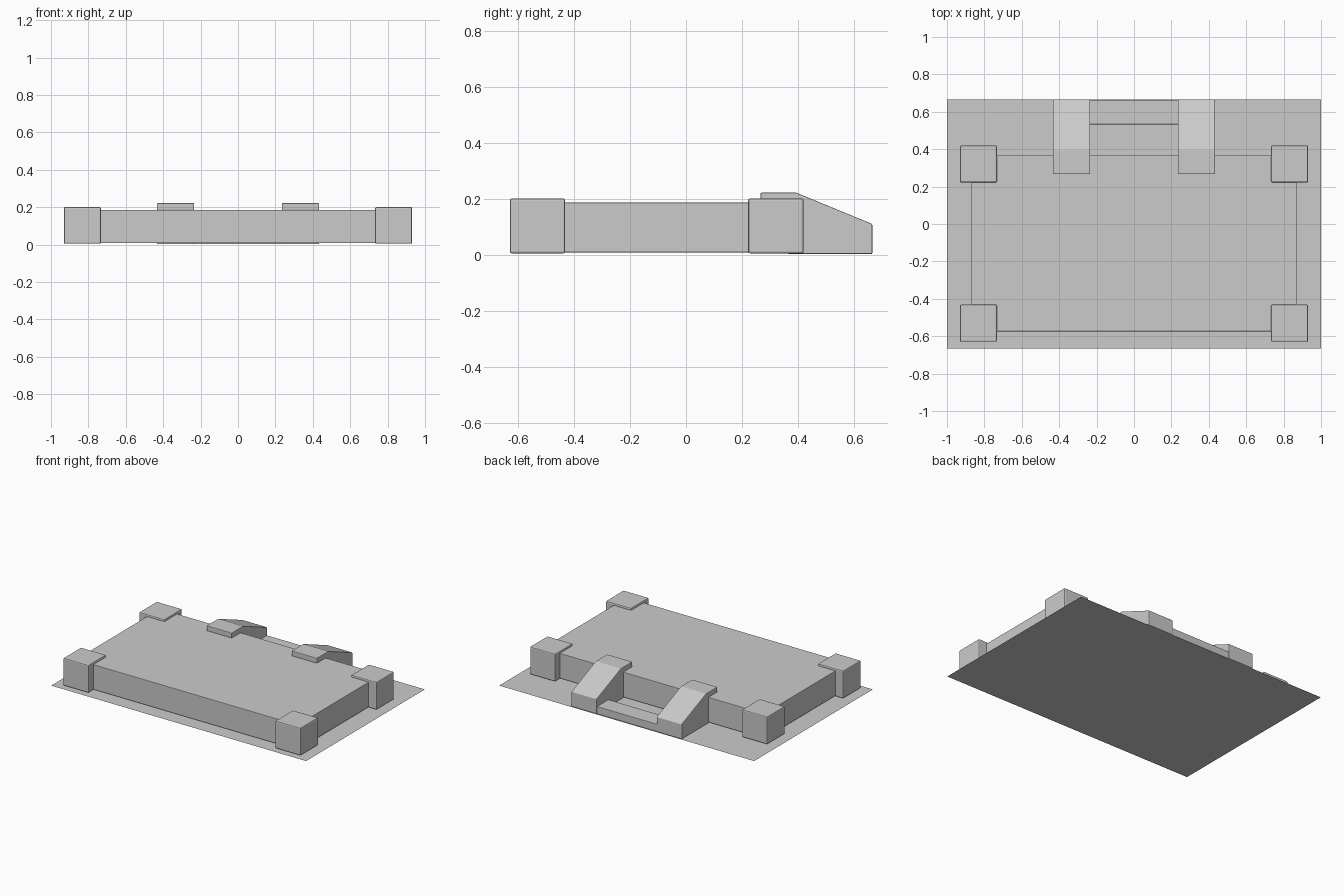
import bpy, bmesh

if "Cube" in bpy.data.objects:
    bpy.data.objects.remove(bpy.data.objects["Cube"])

grey = bpy.data.materials.new("neutral grey")
grey.diffuse_color = (0.6, 0.6, 0.6, 1)
grey.use_nodes = True
grey.node_tree.nodes["Principled BSDF"].inputs["Base Color"].default_value = grey.diffuse_color


def finish(name, bm, bevel=0.0):
    bmesh.ops.recalc_face_normals(bm, faces=bm.faces)
    mesh = bpy.data.meshes.new(name)
    bm.to_mesh(mesh)
    bm.free()
    mesh.materials.append(grey)
    obj = bpy.data.objects.new(name, mesh)
    bpy.context.collection.objects.link(obj)
    if bevel:
        mod = obj.modifiers.new("soft edges", 'BEVEL')
        mod.width = bevel
        mod.segments = 2
        mod.limit_method = 'ANGLE'
    return obj


def extrude_x(name, profile, x0, x1, bevel=0.0):
    """Extrude a closed (y, z) profile along x."""
    bm = bmesh.new()
    face = bm.faces.new([bm.verts.new((x0, y, z)) for y, z in profile])
    out = bmesh.ops.extrude_face_region(bm, geom=[face])
    verts = [v for v in out["geom"] if isinstance(v, bmesh.types.BMVert)]
    bmesh.ops.translate(bm, verts=verts, vec=(x1 - x0, 0, 0))
    return finish(name, bm, bevel)


def box(name, x0, x1, y0, y1, z0, z1, bevel=0.0):
    return extrude_x(name, [(y0, z0), (y1, z0), (y1, z1), (y0, z1)], x0, x1, bevel)


# Thin base sheet
bm = bmesh.new()
bm.faces.new([bm.verts.new((x, y, 0)) for x, y in
              ((-1, -0.665), (1, -0.665), (1, 0.665), (-1, 0.665))])
finish("base_sheet", bm)

# Main slab
box("slab", -0.87, 0.87, -0.574, 0.366, 0.009, 0.186, 0.002)

# Corner blocks
for sx, side in ((-1, "left"), (1, "right")):
    for cy, end in ((-0.53, "front"), (0.321, "back")):
        cx = sx * 0.832
        box(f"corner_block_{end}_{side}", cx - 0.099, cx + 0.099,
            cy - 0.099, cy + 0.099, 0.005, 0.201, 0.007)

# Sloped brackets hooked over the back edge of the slab
bracket = [(0.665, 0.003), (0.665, 0.11), (0.393, 0.222), (0.266, 0.222),
           (0.266, 0.184), (0.364, 0.184), (0.364, 0.003)]
for cx, side in ((-0.334, "left"), (0.334, "right")):
    extrude_x(f"bracket_{side}", bracket, cx - 0.099, cx + 0.099, 0.004)

# Low bar joining the brackets
box("bracket_bar", -0.24, 0.24, 0.533, 0.661, 0.003, 0.055, 0.002)
